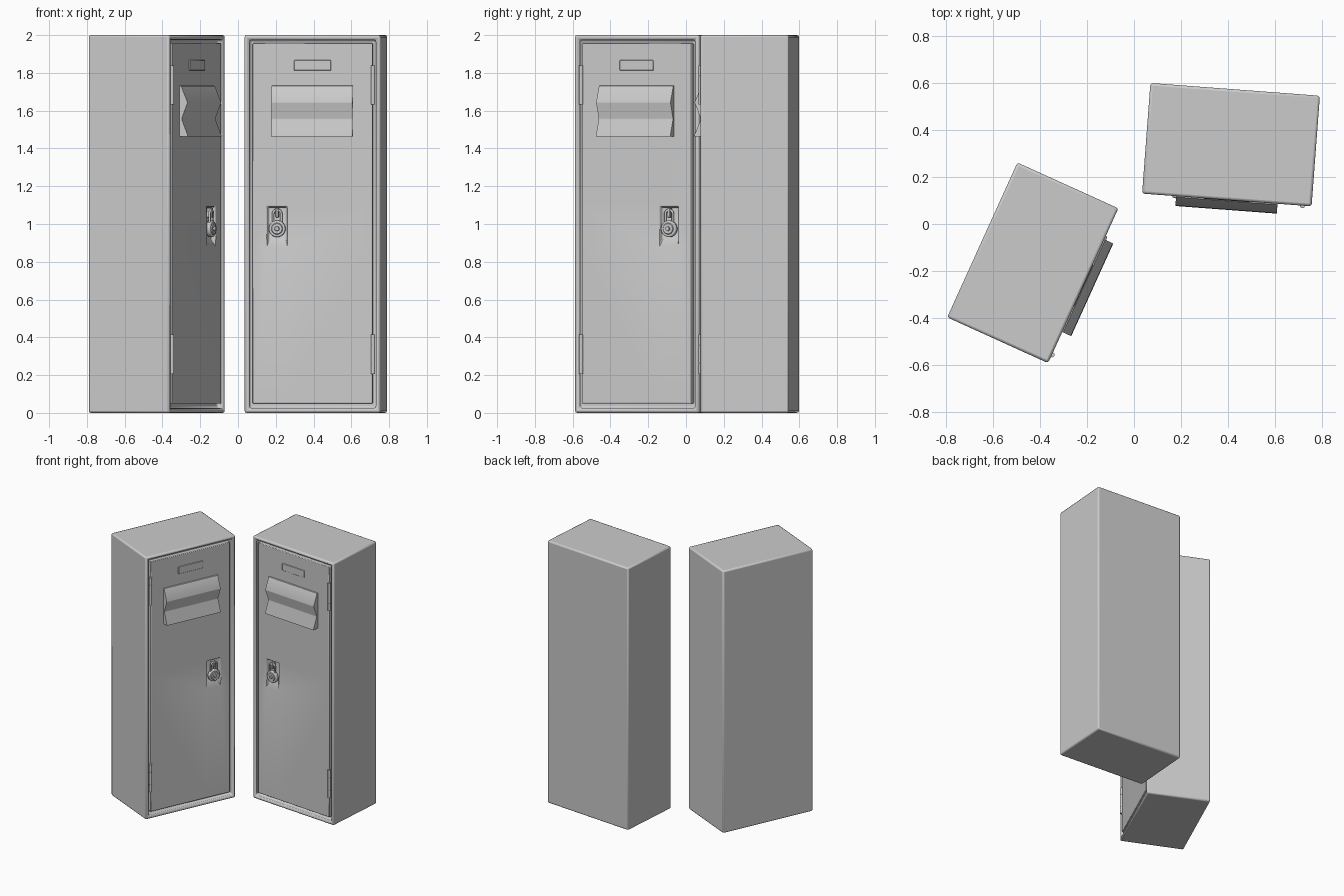
import bpy, bmesh, math
from mathutils import Matrix, Vector

if "Cube" in bpy.data.objects:
    bpy.data.objects.remove(bpy.data.objects["Cube"])

W, D, H = 0.722, 0.471, 2.0
F = -D / 2            # local front plane
DOOR = F + 0.004      # local door surface


def finish(bm, name, M, bevel=0.0, segs=2):
    bm.transform(M)
    bmesh.ops.remove_doubles(bm, verts=bm.verts, dist=1e-5)
    bmesh.ops.recalc_face_normals(bm, faces=bm.faces)
    me = bpy.data.meshes.new(name)
    bm.to_mesh(me)
    bm.free()
    ob = bpy.data.objects.new(name, me)
    bpy.context.collection.objects.link(ob)
    if bevel:
        b = ob.modifiers.new("bevel", 'BEVEL')
        b.width, b.segments, b.limit_method = bevel, segs, 'ANGLE'
        b.angle_limit = math.radians(35)
    bpy.ops.object.select_all(action='DESELECT')
    ob.select_set(True)
    bpy.context.view_layer.objects.active = ob
    bpy.ops.object.shade_smooth_by_angle(angle=math.radians(40))
    return ob


def add_box(bm, lo, hi):
    lo, hi = Vector(lo), Vector(hi)
    T = Matrix.Translation((lo + hi) / 2) @ Matrix.Diagonal((*(hi - lo), 1))
    return bmesh.ops.create_cube(bm, size=1, matrix=T)


def add_cyl(bm, centre, r, depth, axis='Z', r2=None, segs=24):
    R = Matrix.Rotation(math.pi / 2, 4, 'X') if axis == 'Y' else Matrix()
    bmesh.ops.create_cone(bm, cap_ends=True, segments=segs, radius1=r,
                          radius2=r if r2 is None else r2, depth=depth,
                          matrix=Matrix.Translation(centre) @ R)


def cabinet(M, tag):
    # closed box with a recessed front opening
    bm = bmesh.new()
    add_box(bm, (-W / 2, F, 0), (W / 2, -F, H))
    bm.normal_update()
    front = min(bm.faces, key=lambda f: f.calc_center_median().y)
    bmesh.ops.inset_region(bm, faces=[front], thickness=0.036)
    new = bmesh.ops.extrude_discrete_faces(bm, faces=[front])['faces'][0]
    bmesh.ops.translate(bm, verts=new.verts, vec=(0, 0.035, 0))
    finish(bm, "cabinet_" + tag, M, 0.011)


def door(M, tag):
    # front sheet in a 3x3 layout, the middle cell is the handle cup
    xs, zs = (-0.318, -0.242, -0.133, 0.318), (0.05, 0.885, 1.093, 1.957)
    bm = bmesh.new()
    v = [[bm.verts.new((x, DOOR, z)) for x in xs] for z in zs]
    faces = [[bm.faces.new((v[j][i], v[j][i + 1], v[j + 1][i + 1], v[j + 1][i]))
              for i in range(3)] for j in range(3)]
    rim = [e for e in bm.edges if e.is_boundary]
    ext = bmesh.ops.extrude_edge_only(bm, edges=rim)['geom']
    bmesh.ops.translate(bm, verts=[g for g in ext if isinstance(g, bmesh.types.BMVert)],
                        vec=(0, 0.03, 0))
    cup = bmesh.ops.extrude_discrete_faces(bm, faces=[faces[1][1]])['faces'][0]
    c = cup.calc_center_median()
    for p in cup.verts:
        top = p.co.z > c.z
        p.co += Vector((math.copysign(0.008, c.x - p.co.x), 0.022, -0.006 if top else 0.035))
    finish(bm, "door_" + tag, M, 0.004)


def louvers(M, tag):
    # zigzag vent profile (outward offset, height)
    prof = ((-0.01, 1.735), (0.008, 1.73), (0.044, 1.646), (0.044, 1.64), (0.012, 1.56),
            (0.012, 1.552), (0.046, 1.47), (0.046, 1.463), (-0.01, 1.463))
    bm = bmesh.new()
    f = bm.faces.new([bm.verts.new((-0.216, DOOR - o, z)) for o, z in prof])
    ext = bmesh.ops.extrude_face_region(bm, geom=[f])['geom']
    bmesh.ops.translate(bm, verts=[g for g in ext if isinstance(g, bmesh.types.BMVert)],
                        vec=(0.432, 0, 0))
    finish(bm, "vent_louvers_" + tag, M)


def label_holder(M, tag):
    bm = bmesh.new()
    add_box(bm, (-0.098, DOOR - 0.006, 1.813), (0.098, DOOR + 0.01, 1.867))
    finish(bm, "label_plate_" + tag, M, 0.003)


def hinges(M, tag):
    for name, z0 in (("lower", 0.207), ("upper", 1.632)):
        bm = bmesh.new()
        for k, h in enumerate((0.055, 0.094, 0.055)):
            z = z0 + (0.0275, 0.104, 0.1805)[k]
            add_cyl(bm, (0.322, F, z), 0.011, h, segs=16)
        add_cyl(bm, (0.322, F, z0 + 0.104), 0.008, 0.2, segs=16)
        finish(bm, f"{name}_hinge_{tag}", M)


def padlock(M, tag):
    x, y, z = -0.188, DOOR, 0.975
    # staple that the shackle hangs from
    bm = bmesh.new()
    add_box(bm, (x - 0.008, y - 0.008, 1.035), (x + 0.008, y + 0.024, 1.085))
    finish(bm, "latch_staple_" + tag, M, 0.003)
    # round body, dial and knob
    bm = bmesh.new()
    add_cyl(bm, (x, y + 0.001, z), 0.044, 0.026, 'Y', segs=32)
    finish(bm, "padlock_body_" + tag, M, 0.006, 3)
    bm = bmesh.new()
    add_cyl(bm, (x, y - 0.014, z), 0.031, 0.006, 'Y', 0.027)
    add_cyl(bm, (x, y - 0.019, z), 0.014, 0.014, 'Y', 0.011)
    finish(bm, "padlock_dial_" + tag, M)
    # shackle
    cu = bpy.data.curves.new("padlock_shackle_" + tag, 'CURVE')
    cu.dimensions, cu.bevel_depth, cu.bevel_resolution = '3D', 0.0065, 3
    pts = [(x - 0.022, z + 0.025)]
    for i in range(13):
        a = math.pi * (1 - i / 12)
        pts.append((x + 0.022 * math.cos(a), 1.053 + 0.022 * math.sin(a)))
    pts.append((x + 0.022, z + 0.025))
    sp = cu.splines.new('POLY')
    sp.points.add(len(pts) - 1)
    for p, (px, pz) in zip(sp.points, pts):
        p.co = (*(M @ Vector((px, y, pz))), 1)
    sp.use_smooth = True
    bpy.context.collection.objects.link(bpy.data.objects.new(cu.name, cu))


# two lockers, the left one mirrored
for tag, x, y, deg, side in (("right", 0.412, 0.337, -4.3, 1), ("left", -0.43, -0.165, 65.6, -1)):
    M = (Matrix.Translation((x, y, 0)) @ Matrix.Rotation(math.radians(deg), 4, 'Z')
         @ Matrix.Diagonal((side, 1, 1, 1)))
    for part in (cabinet, door, louvers, label_holder, hinges, padlock):
        part(M, tag)
